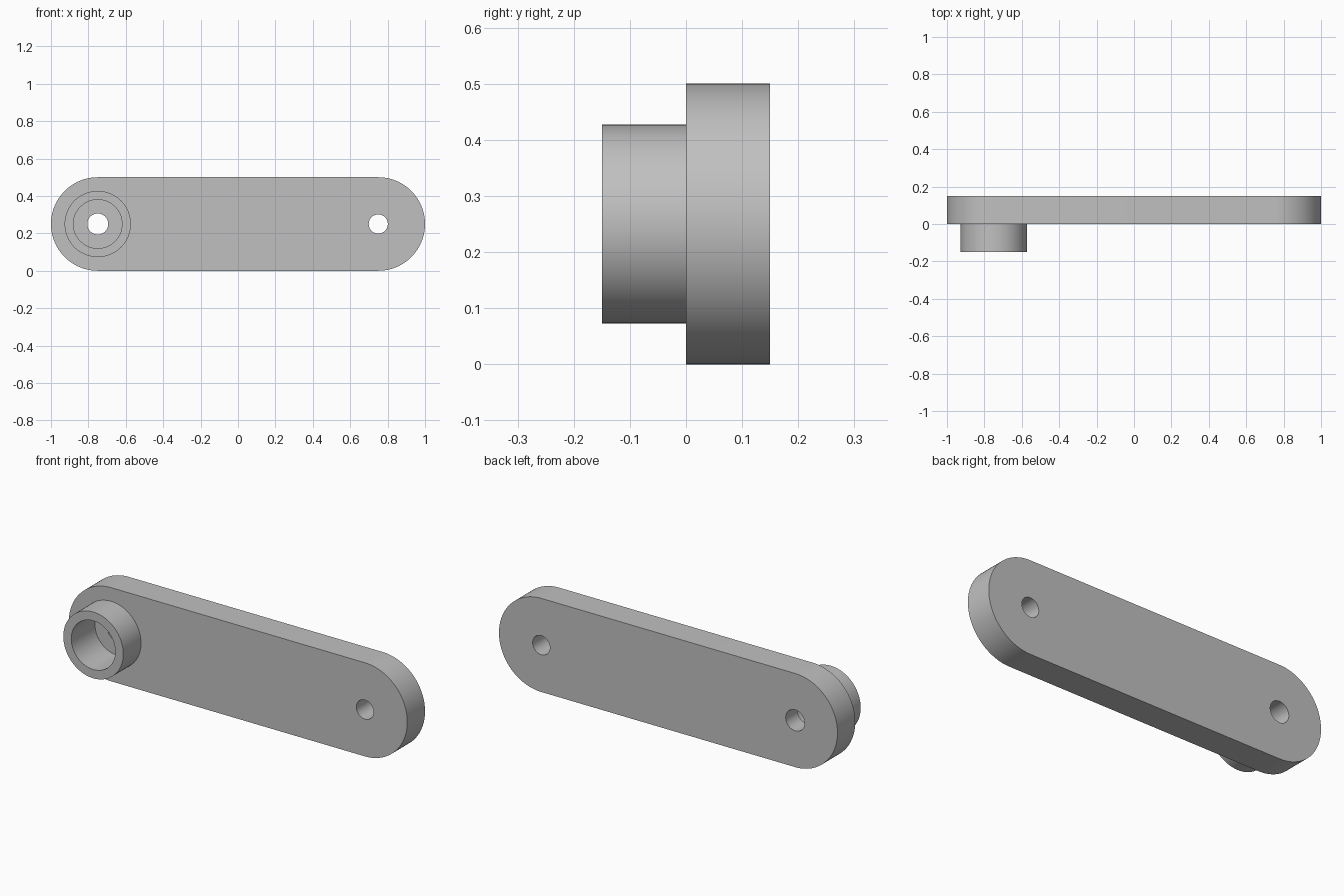
import bpy, bmesh
from math import pi, sin, cos

if "Cube" in bpy.data.objects:
    bpy.data.objects.remove(bpy.data.objects["Cube"], do_unlink=True)

MID_Z = 0.25          # height of the arm's centre line
PIVOT_X = 0.75        # distance of both pivots from the middle
SEGMENTS = 96

grey = bpy.data.materials.new("plain grey")
grey.use_nodes = True
colour = (0.53, 0.53, 0.53, 1)
grey.diffuse_color = colour
grey.node_tree.nodes["Principled BSDF"].inputs["Base Color"].default_value = colour


def arc(x, radius, start, end, steps):
    """Points on an arc in the front plane, around a pivot."""
    return [(x + radius * cos(start + (end - start) * i / steps),
             MID_Z + radius * sin(start + (end - start) * i / steps))
            for i in range(steps + 1)]


def prism(name, outline, y_front, y_back):
    """Solid made by extruding a front outline along y."""
    bm = bmesh.new()
    face = bm.faces.new([bm.verts.new((x, y_front, z)) for x, z in outline])
    moved = bmesh.ops.extrude_face_region(bm, geom=[face])["geom"]
    bmesh.ops.translate(bm, vec=(0, y_back - y_front, 0),
                        verts=[v for v in moved if isinstance(v, bmesh.types.BMVert)])
    bmesh.ops.recalc_face_normals(bm, faces=bm.faces)
    mesh = bpy.data.meshes.new(name)
    bm.to_mesh(mesh)
    bm.free()
    mesh.materials.append(grey)
    obj = bpy.data.objects.new(name, mesh)
    bpy.context.collection.objects.link(obj)
    return obj


def cylinder(name, x, radius, y_front, y_back):
    return prism(name, arc(x, radius, 0, 2 * pi, SEGMENTS)[:-1], y_front, y_back)


def combine(target, other, operation):
    """Apply a boolean and discard the helper solid."""
    bpy.context.view_layer.objects.active = target
    mod = target.modifiers.new(operation.lower(), "BOOLEAN")
    mod.operation, mod.solver, mod.object = operation, "EXACT", other
    bpy.ops.object.modifier_apply(modifier=mod.name)
    bpy.data.objects.remove(other, do_unlink=True)


# Round-ended arm
outline = (arc(PIVOT_X, 0.25, -pi / 2, pi / 2, SEGMENTS // 2)
           + arc(-PIVOT_X, 0.25, pi / 2, 3 * pi / 2, SEGMENTS // 2))
arm = prism("lever_arm", outline, 0, 0.15)

# Boss on the front, sunk slightly into the arm for a clean join
combine(arm, cylinder("boss", -PIVOT_X, 0.177, -0.15, 0.03), "UNION")

# Wide bore in the boss, then the two through holes
combine(arm, cylinder("bore_cutter", -PIVOT_X, 0.13, -0.2, 0.05), "DIFFERENCE")
combine(arm, cylinder("boss_hole_cutter", -PIVOT_X, 0.056, -0.2, 0.2), "DIFFERENCE")
combine(arm, cylinder("end_hole_cutter", PIVOT_X, 0.051, -0.2, 0.2), "DIFFERENCE")

# Smooth curved walls, crisp rims
bpy.ops.object.select_all(action="DESELECT")
arm.select_set(True)
bpy.context.view_layer.objects.active = arm
bpy.ops.object.shade_smooth_by_angle(angle=pi / 6)
